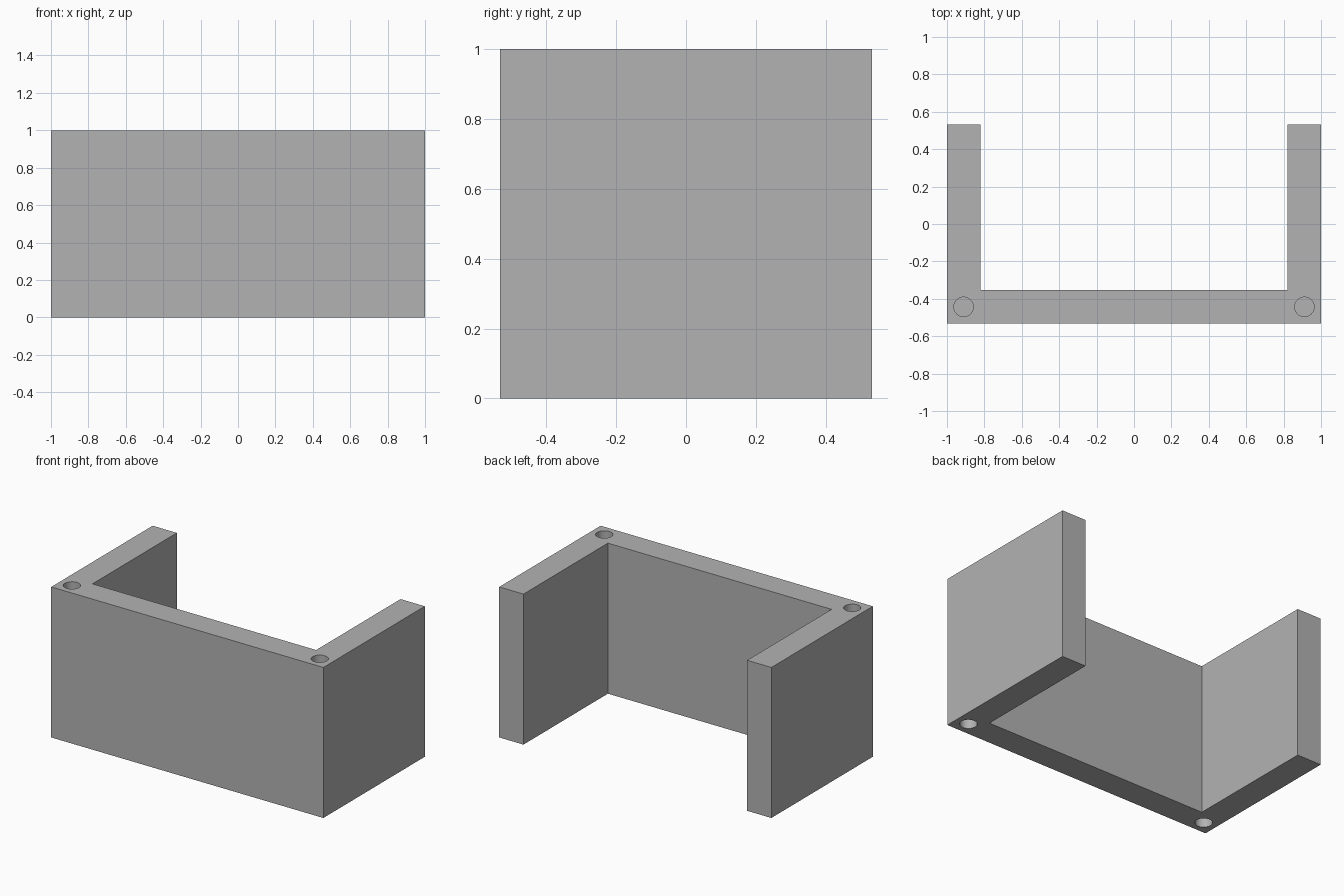
import bpy
import bmesh
import math
from mathutils import Matrix

old = bpy.data.objects.get("Cube")
if old:
    bpy.data.objects.remove(old, do_unlink=True)

HALF_X, HALF_Y, HEIGHT, WALL = 1.0, 0.532, 1.0, 0.178
HOLE_RADIUS, HOLE_DEPTH = 0.052, 0.1

# Single grey finish
grey = bpy.data.materials.new("plain_grey")
grey.use_nodes = True
colour = (0.45, 0.45, 0.45, 1)
grey.diffuse_color = colour
grey.node_tree.nodes["Principled BSDF"].inputs["Base Color"].default_value = colour


def make_object(name, bm):
    mesh = bpy.data.meshes.new(name)
    bmesh.ops.recalc_face_normals(bm, faces=bm.faces)
    bm.to_mesh(mesh)
    bm.free()
    mesh.materials.append(grey)
    obj = bpy.data.objects.new(name, mesh)
    bpy.context.collection.objects.link(obj)
    return obj


# U-shaped bracket: half profile mirrored, then extruded upwards
inner_x, inner_y = HALF_X - WALL, WALL - HALF_Y
half = [(HALF_X, -HALF_Y), (HALF_X, HALF_Y), (inner_x, HALF_Y), (inner_x, inner_y)]
outline = half + [(-x, y) for x, y in reversed(half)]
bm = bmesh.new()
base = bm.faces.new([bm.verts.new((x, y, 0)) for x, y in outline])
top = bmesh.ops.extrude_face_region(bm, geom=[base])["geom"]
bmesh.ops.translate(bm, vec=(0, 0, HEIGHT),
                    verts=[v for v in top if isinstance(v, bmesh.types.BMVert)])
bracket = make_object("u_bracket", bm)

# Blind round sockets in the top and bottom of both front corners
bm = bmesh.new()
for side in (-1, 1):
    for z in (0, HEIGHT):
        place = Matrix.Translation((side * (HALF_X - WALL / 2), WALL / 2 - HALF_Y, z))
        bmesh.ops.create_cone(bm, cap_ends=True, segments=48, radius1=HOLE_RADIUS,
                              radius2=HOLE_RADIUS, depth=2 * HOLE_DEPTH, matrix=place)
cutter = make_object("socket_cutter", bm)
cutter.hide_render = True
cutter.hide_set(True)

cut = bracket.modifiers.new("sockets", "BOOLEAN")
cut.operation = "DIFFERENCE"
cut.solver = "EXACT"
cut.object = cutter

# Apply the cut, remove the helper and smooth only the socket walls
bpy.ops.object.select_all(action="DESELECT")
bracket.select_set(True)
bpy.context.view_layer.objects.active = bracket
bpy.ops.object.modifier_apply(modifier=cut.name)
bpy.data.objects.remove(cutter, do_unlink=True)
bpy.ops.object.shade_smooth_by_angle(angle=math.radians(30))
